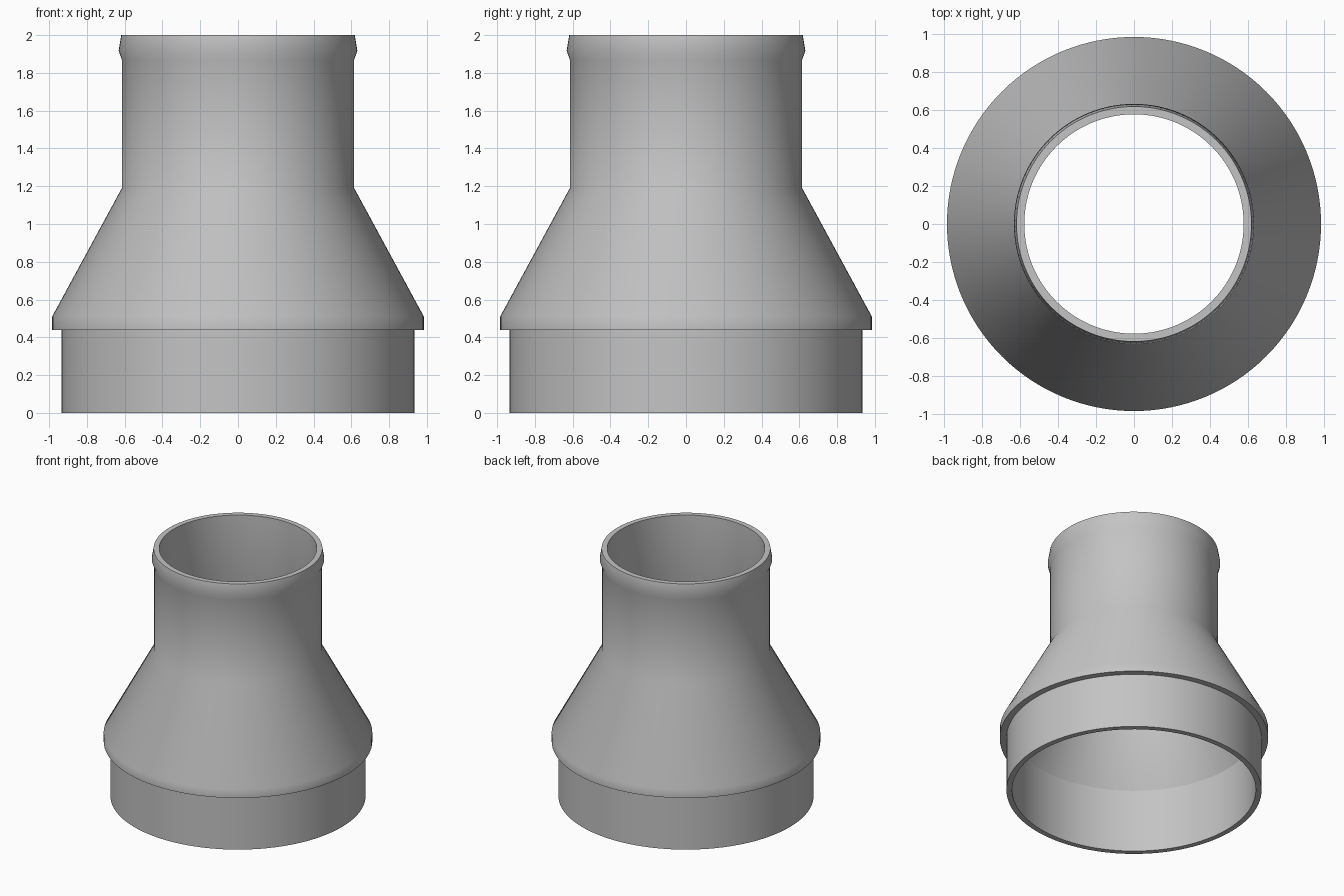
import bpy
import bmesh
from math import pi, radians

cube = bpy.data.objects.get("Cube")
if cube:
    bpy.data.objects.remove(cube, do_unlink=True)

# Single grey material
grey = bpy.data.materials.new("plain grey")
grey.use_nodes = True
colour = (0.55, 0.55, 0.55, 1)
grey.diffuse_color = colour
grey.node_tree.nodes["Principled BSDF"].inputs["Base Color"].default_value = colour

# Wall cross-section as (radius, height)
spigot = [(0.935, 0), (0.935, 0.44)]
shoulder = [(0.984, 0.44), (0.984, 0.51)]
neck = [(0.615, 1.19), (0.615, 1.87)]
bead = [(0.632, 1.917), (0.618, 2)]
bore = [(0.577, 2), (0.577, 1.19), (0.893, 0.51), (0.893, 0)]
profile = spigot + shoulder + neck + bead + bore


def lathe(name, points, sides):
    """Revolve a closed cross-section around the z axis."""
    bm = bmesh.new()
    verts = [bm.verts.new((r, 0, z)) for r, z in points]
    edges = [bm.edges.new((a, b)) for a, b in zip(verts, verts[1:] + verts[:1])]
    bmesh.ops.spin(bm, geom=verts + edges, cent=(0, 0, 0), axis=(0, 0, 1),
                   angle=2 * pi, steps=sides, use_merge=True)
    bmesh.ops.remove_doubles(bm, verts=bm.verts, dist=0.0001)
    bmesh.ops.recalc_face_normals(bm, faces=bm.faces)
    # Crease where the inner cone meets the socket
    socket_r, socket_z = bore[2]
    for e in bm.edges:
        if all(abs(v.co.z - socket_z) < 0.001
               and abs(v.co.xy.length - socket_r) < 0.01 for v in e.verts):
            e.smooth = False
    mesh = bpy.data.meshes.new(name)
    bm.to_mesh(mesh)
    bm.free()
    obj = bpy.data.objects.new(name, mesh)
    bpy.context.collection.objects.link(obj)
    return obj


# Hollow reducer pipe
reducer = lathe("pipe_reducer", profile, 128)
reducer.data.materials.append(grey)
bpy.ops.object.select_all(action='DESELECT')
reducer.select_set(True)
bpy.context.view_layer.objects.active = reducer
bpy.ops.object.shade_smooth_by_angle(angle=radians(30))
